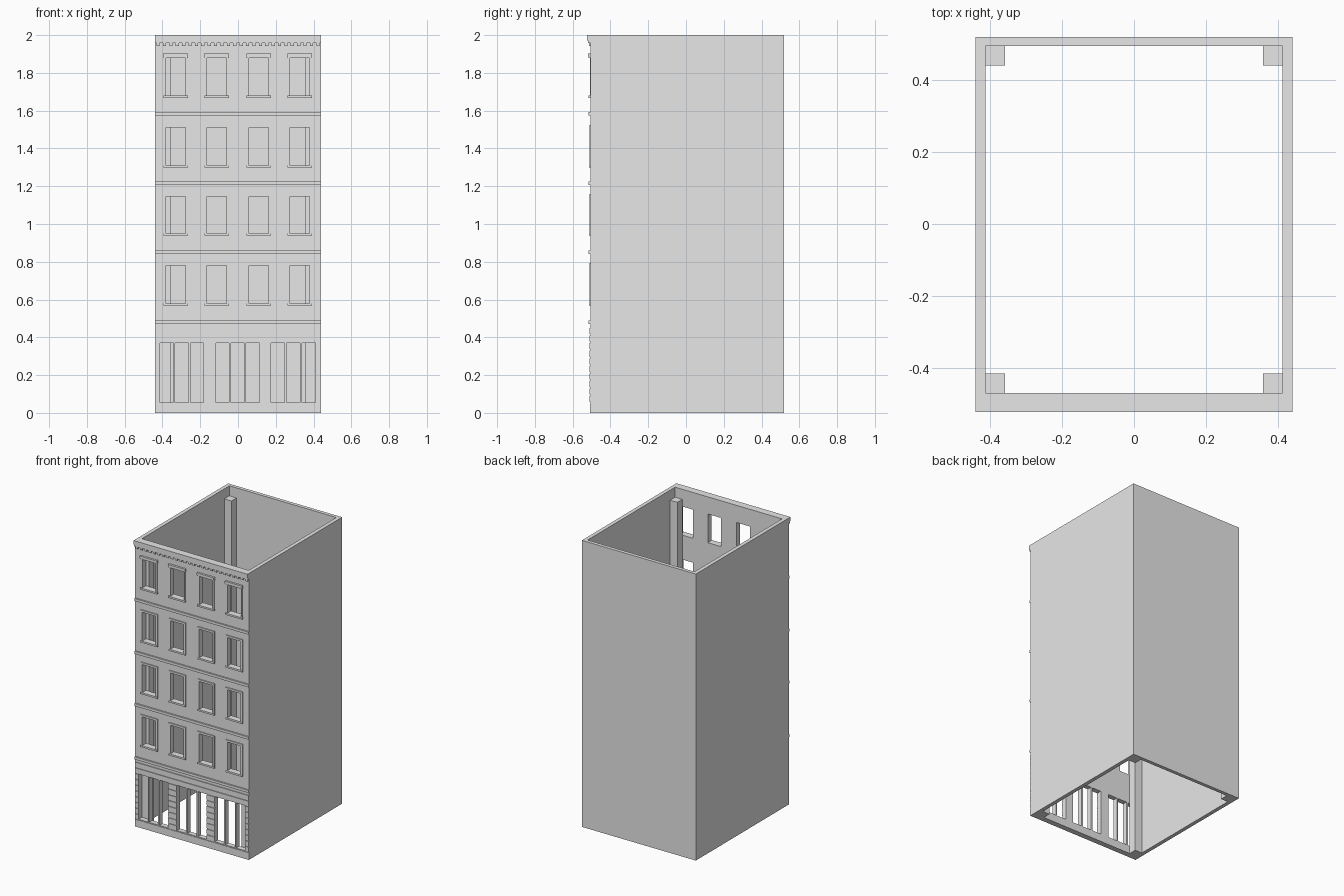
import bpy
import bmesh

cube = bpy.data.objects.get("Cube")
if cube:
    bpy.data.objects.remove(cube, do_unlink=True)

stone = bpy.data.materials.new("grey_stone")
stone.use_nodes = True
GREY = (0.8, 0.8, 0.8, 1)
stone.diffuse_color = GREY
stone.node_tree.nodes["Principled BSDF"].inputs["Base Color"].default_value = GREY

W, BACK, FACE = 0.44, 0.52, -0.505      # half width, back plane, facade plane
IN_X, IN_FRONT, IN_BACK = 0.413, -0.47, 0.495


def boxes(name, extents):
    """One object made of boxes given as (x0, x1, y0, y1, z0, z1)."""
    bm = bmesh.new()
    for x0, x1, y0, y1, z0, z1 in extents:
        verts = bmesh.ops.create_cube(bm, size=1)["verts"]
        for v in verts:
            v.co = (x1 if v.co.x > 0 else x0,
                    y1 if v.co.y > 0 else y0,
                    z1 if v.co.z > 0 else z0)
    mesh = bpy.data.meshes.new(name)
    bm.to_mesh(mesh)
    bm.free()
    mesh.materials.append(stone)
    obj = bpy.data.objects.new(name, mesh)
    bpy.context.collection.objects.link(obj)
    return obj


def cut(target, cutter):
    """Subtract the cutter, bake the result and discard the cutter."""
    cutter.hide_render = True
    mod = target.modifiers.new("cut", "BOOLEAN")
    mod.operation = "DIFFERENCE"
    mod.solver = "EXACT"
    mod.object = cutter
    bpy.context.view_layer.update()
    graph = bpy.context.evaluated_depsgraph_get()
    baked = bpy.data.meshes.new_from_object(target.evaluated_get(graph))
    target.modifiers.clear()
    target.data = baked
    bpy.data.objects.remove(cutter, do_unlink=True)


def relief(x0, x1, z0, z1, depth):
    """Box standing out from the facade."""
    return (x0, x1, FACE - depth, FACE + 0.002, z0, z1)


# Opening layout
columns = [-0.33, -0.113, 0.11, 0.327]
rows = [(0.58, 0.78), (0.95, 1.145), (1.31, 1.51), (1.68, 1.88)]
HALF = 0.051
shops = [(-0.413, -0.182), (-0.117, 0.114), (0.175, 0.411)]
SHOP_Z = (0.055, 0.37)
MULLION = 0.01

holes = [(x - HALF, x + HALF, -0.6, -0.44, z0, z1)
         for x in columns for z0, z1 in rows]
for left, right in shops:
    pane = (right - left - 2 * MULLION) / 3
    for i in range(3):
        x = left + i * (pane + MULLION)
        holes.append((x, x + pane, -0.6, -0.44, *SHOP_Z))

# Open shell with pierced facade
shell = boxes("building_walls", [(-W, W, FACE, BACK, 0, 2)])
cut(shell, boxes("room_cutter", [(-IN_X, IN_X, IN_FRONT, IN_BACK, -0.1, 2.1)]))
cut(shell, boxes("opening_cutter", holes))

# Inner corner posts
posts = []
for x0, x1 in ((-IN_X, -0.358), (0.358, IN_X)):
    for y0, y1 in ((IN_FRONT, -0.415), (0.44, IN_BACK)):
        posts.append((x0, x1, y0, y1, 0, 1.93))
boxes("corner_posts", posts)

# Frames and sills of the three middle floors
frames, sills, hoods = [], [], []
EDGE = 0.014
for x in columns:
    a, b = x - HALF, x + HALF
    for z0, z1 in rows[:3]:
        frames += [relief(a - EDGE, a, z0, z1 + EDGE, 0.007),
                   relief(b, b + EDGE, z0, z1 + EDGE, 0.007),
                   relief(a, b, z1, z1 + EDGE, 0.007)]
        sills.append(relief(a - EDGE, b + EDGE, z0 - 0.012, z0, 0.009))
    # Top floor has hoods, slim jambs and deeper sills
    z0, z1 = rows[3]
    frames += [relief(a - 0.01, a, z0, z1, 0.004),
               relief(b, b + 0.01, z0, z1, 0.004)]
    sills.append(relief(a - EDGE, b + EDGE, z0 - 0.012, z0, 0.012))
    hoods.append(relief(a - EDGE, b + EDGE, z1, z1 + 0.008, 0.01))
    hoods.append(relief(a - 0.015, b + 0.015, z1 + 0.006, z1 + 0.022, 0.014))
boxes("window_frames", frames)
boxes("window_sills", sills)
boxes("window_hoods", hoods)

# String courses between floors
boxes("floor_bands", [relief(-W, W, z, z + 0.018, 0.01)
                      for z in (0.47, 0.842, 1.207, 1.575)])

# Banded stonework on the ground floor piers and lintel
piers = [(-W, shops[0][0]), (shops[0][1], shops[1][0]),
         (shops[1][1], shops[2][0]), (shops[2][1], W)]
courses = [relief(-W, W, 0, 0.05, 0.004)]
for k in range(10):
    z = 0.057 + 0.04 * k
    spans = piers if z < SHOP_Z[1] else [(-W, W)]
    courses += [relief(a, b, z, z + 0.032, 0.005) for a, b in spans]
boxes("stone_courses", courses)

# Cornice with dentils
boxes("cornice", [relief(-W, W, 1.972, 2, 0.018),
                  relief(-W, W, 1.958, 1.974, 0.013)])
step = 2 * W / 26
boxes("dentils", [relief(-W + (i + 0.25) * step, -W + (i + 0.75) * step,
                         1.943, 1.96, 0.009) for i in range(26)])
